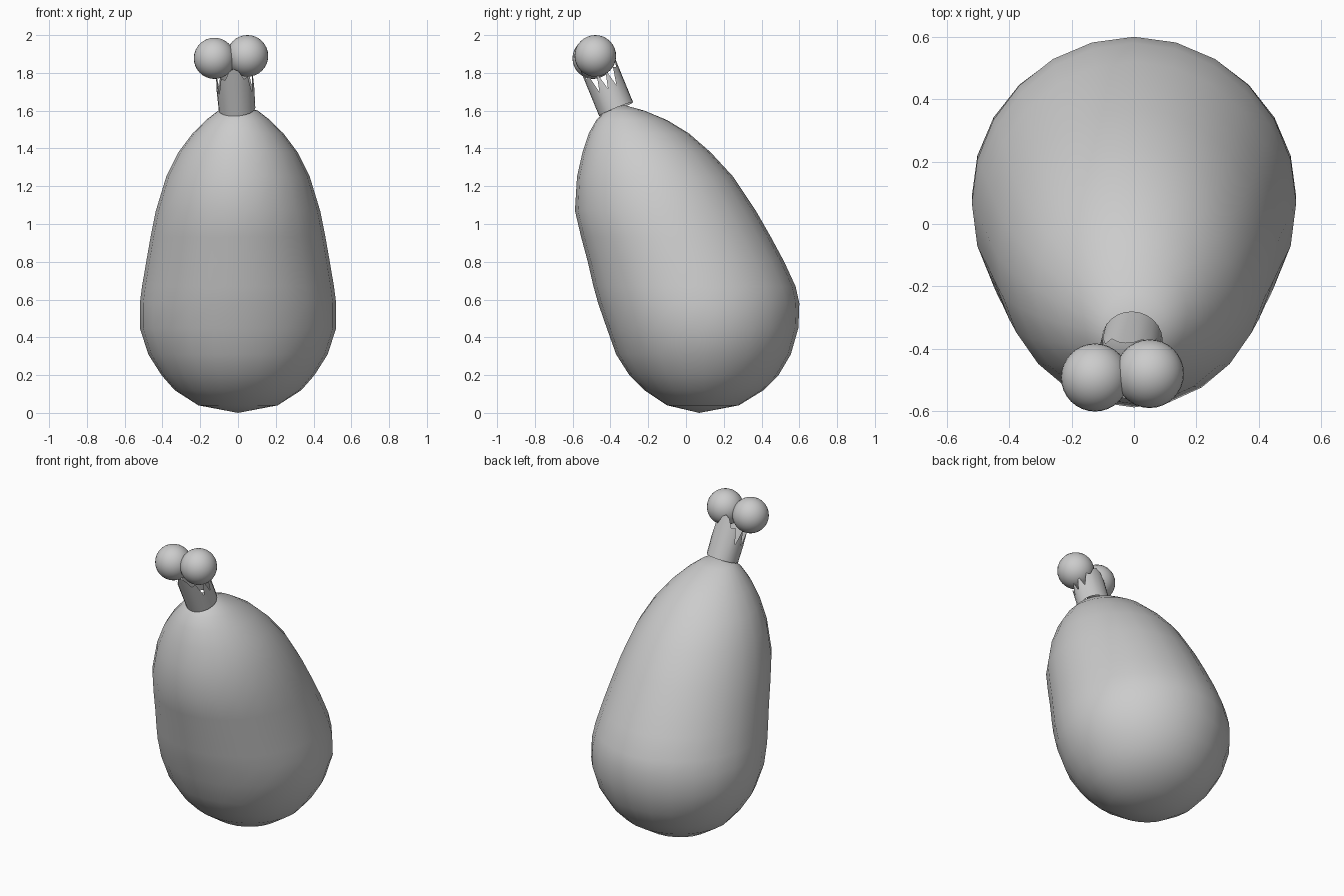
import bpy, bmesh, math
from mathutils import Vector, Matrix

cube = bpy.data.objects.get("Cube")
if cube:
    bpy.data.objects.remove(cube, do_unlink=True)

grey = bpy.data.materials.new("plain_grey")
grey.use_nodes = True
colour = (0.6, 0.6, 0.6, 1)
grey.diffuse_color = colour
grey.node_tree.nodes["Principled BSDF"].inputs["Base Color"].default_value = colour


def finish(bm, name, angle):
    bmesh.ops.recalc_face_normals(bm, faces=bm.faces)
    mesh = bpy.data.meshes.new(name)
    bm.to_mesh(mesh)
    bm.free()
    mesh.materials.append(grey)
    obj = bpy.data.objects.new(name, mesh)
    bpy.context.collection.objects.link(obj)
    bpy.ops.object.select_all(action='DESELECT')
    obj.select_set(True)
    bpy.context.view_layer.objects.active = obj
    bpy.ops.object.shade_smooth_by_angle(angle=math.radians(angle))
    return obj


def bridge(bm, a, b):
    for i in range(len(a)):
        j = (i + 1) % len(a)
        bm.faces.new((a[i], a[j], b[j], b[i]))


# Leaning pear body: height, front y, back y, half width
SIDES = 24
slices = [
    (0.04, -0.10, 0.28, 0.21), (0.12, -0.22, 0.41, 0.335),
    (0.20, -0.30, 0.49, 0.405), (0.31, -0.37, 0.555, 0.475),
    (0.45, -0.42, 0.595, 0.52), (0.58, -0.465, 0.60, 0.52),
    (0.67, -0.49, 0.58, 0.508), (0.80, -0.52, 0.52, 0.486),
    (0.93, -0.555, 0.45, 0.463), (1.07, -0.588, 0.37, 0.435),
    (1.25, -0.577, 0.25, 0.38), (1.38, -0.548, 0.13, 0.315),
    (1.48, -0.515, 0.015, 0.24), (1.55, -0.475, -0.10, 0.17),
    (1.60, -0.425, -0.22, 0.105)]
bm = bmesh.new()
rings = []
for z, front, back, half in slices:
    mid, depth = (front + back) / 2, (back - front) / 2
    rings.append([bm.verts.new((half * math.cos(t), mid + depth * math.sin(t), z))
                  for t in (math.tau * i / SIDES for i in range(SIDES))])
for low, high in zip(rings, rings[1:]):
    bridge(bm, low, high)
for ring, tip in ((rings[0], (0, 0.07, 0)), (rings[-1], (0, -0.33, 1.63))):
    pole = bm.verts.new(tip)
    for i in range(SIDES):
        bm.faces.new((ring[i], ring[(i + 1) % SIDES], pole))
finish(bm, "pear_body", 60)

# Open stalk: tall points at front and back, ragged teeth under each ball
bm = bmesh.new()
base, top = [], []
for i in range(SIDES):
    t = math.tau * i / SIDES
    x, y = math.cos(t), math.sin(t)
    facing = abs(y)
    if facing > 0.8:
        height = 0.17 + 0.5 * (facing - 0.8)
    else:
        height = 0.21 if i % 2 else 0.11
    base.append(bm.verts.new((0.097 * x, 0.097 * y, 0)))
    top.append(bm.verts.new((0.1 * x, 0.097 * y, height)))
bridge(bm, base, top)
axis = Vector((-0.08, -0.41, 1)).normalized()
turn = Vector((0, 0, 1)).rotation_difference(axis).to_matrix().to_4x4()
bm.transform(Matrix.Translation((-0.005, -0.37, 1.608)) @ turn)
finish(bm, "ragged_stalk", 60)

# Two balls on the stalk
for name, centre, radius in (("right_ball", (-0.125, -0.492, 1.877), 0.109),
                             ("left_ball", (0.05, -0.48, 1.89), 0.11)):
    bm = bmesh.new()
    bmesh.ops.create_uvsphere(bm, u_segments=32, v_segments=16, radius=radius,
                              matrix=Matrix.Translation(centre))
    finish(bm, name, 60)
